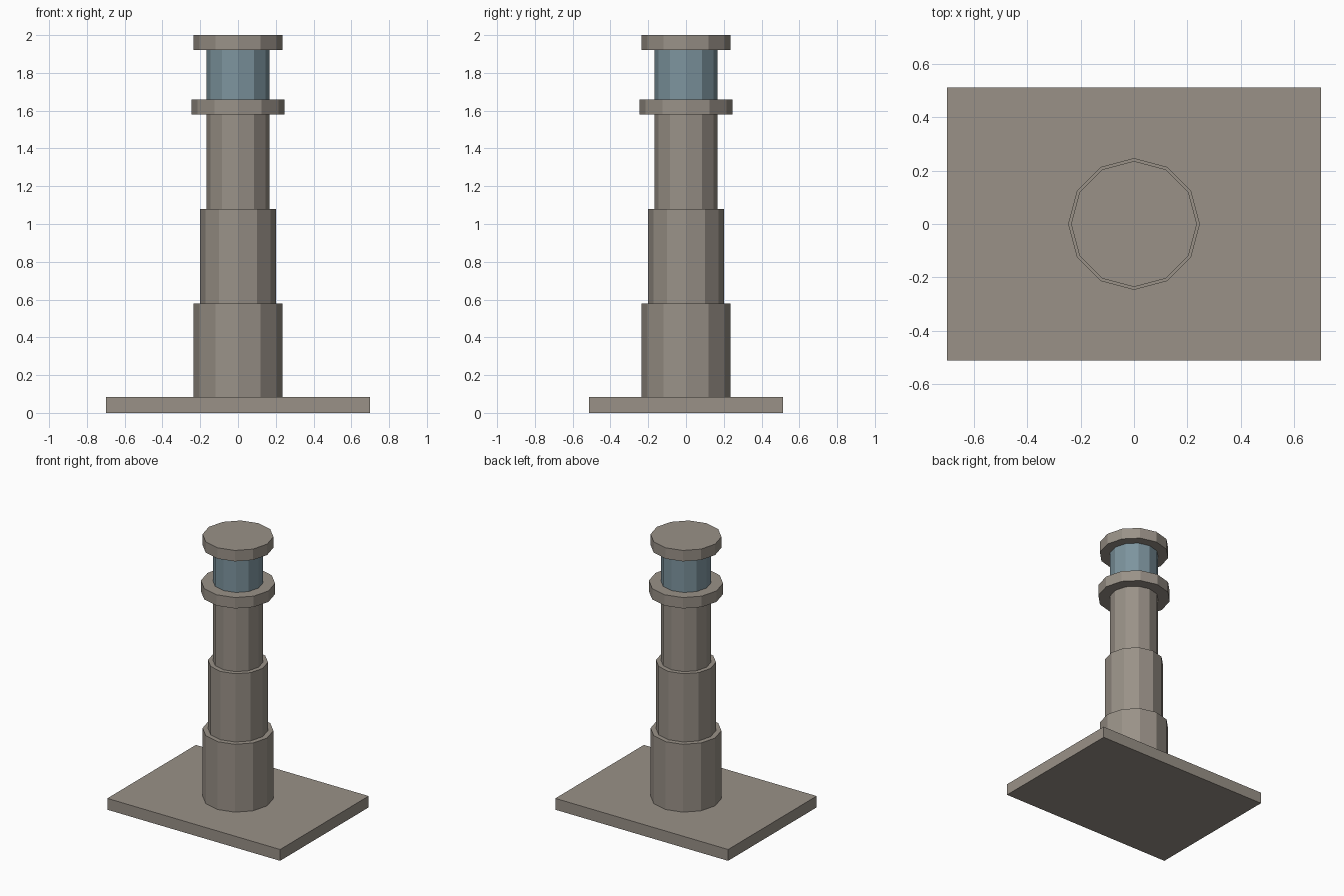
import bpy
import bmesh
from mathutils import Matrix

cube = bpy.data.objects.get("Cube")
if cube:
    bpy.data.objects.remove(cube, do_unlink=True)


def make_material(name, rgb):
    mat = bpy.data.materials.new(name)
    mat.use_nodes = True
    color = (*rgb, 1.0)
    mat.diffuse_color = color
    mat.node_tree.nodes["Principled BSDF"].inputs["Base Color"].default_value = color
    return mat


def add_part(name, bm, mat):
    mesh = bpy.data.meshes.new(name)
    bm.to_mesh(mesh)
    bm.free()
    mesh.materials.append(mat)
    obj = bpy.data.objects.new(name, mesh)
    bpy.context.collection.objects.link(obj)
    return obj


def add_slab(name, width, depth, bottom, top, mat):
    bm = bmesh.new()
    place = Matrix.Translation((0, 0, (bottom + top) / 2))
    bmesh.ops.create_cube(bm, size=1, matrix=place @ Matrix.Diagonal((width, depth, top - bottom, 1)))
    add_part(name, bm, mat)


def add_drum(name, radius, bottom, top, mat, sides=12):
    bm = bmesh.new()
    bmesh.ops.create_cone(bm, cap_ends=True, segments=sides, radius1=radius, radius2=radius,
                          depth=top - bottom, matrix=Matrix.Translation((0, 0, (bottom + top) / 2)))
    add_part(name, bm, mat)


stone = make_material("warm grey stone", (0.32, 0.285, 0.245))
glass = make_material("blue grey glass", (0.205, 0.296, 0.342))

# Rectangular foundation
add_slab("base_slab", 1.40, 1.025, 0, 0.083, stone)

# Stepped tower, gallery, lantern room and cap, stacked upwards
z = 0.083
for name, radius, top, mat in (
    ("lower_tower", 0.236, 0.58, stone),
    ("middle_tower", 0.20, 1.08, stone),
    ("upper_tower", 0.167, 1.58, stone),
    ("gallery", 0.247, 1.66, stone),
    ("lantern_room", 0.167, 1.92, glass),
    ("roof_cap", 0.236, 2.0, stone),
):
    add_drum(name, radius, z, top, mat)
    z = top
